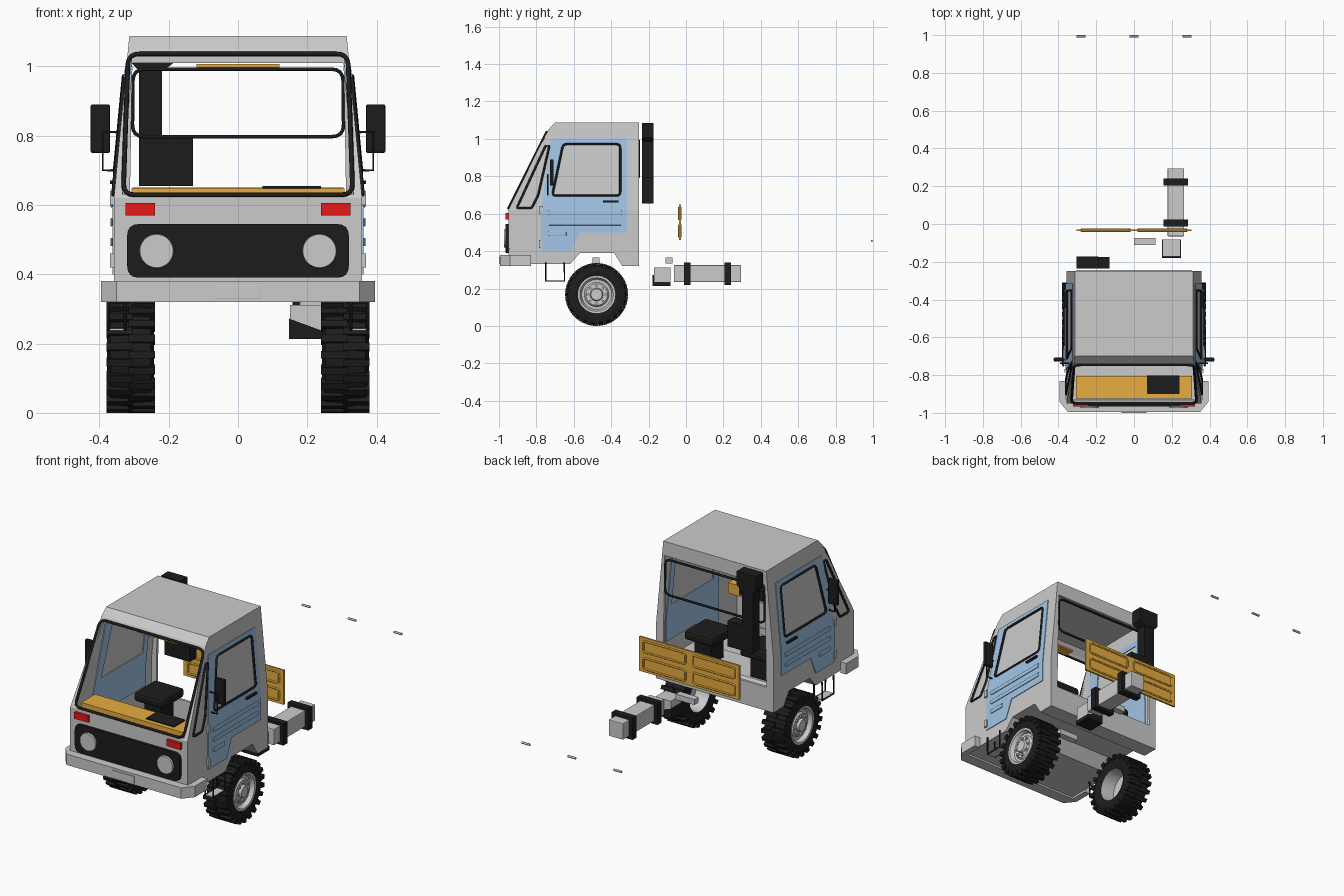
import bpy, bmesh, math
from mathutils import Vector, Matrix

if "Cube" in bpy.data.objects:
    bpy.data.objects.remove(bpy.data.objects["Cube"])

COLS = {"black": (.012, .012, .012, 1), "blue": (.36, .56, .80, 1),
        "amber": (.80, .42, .05, 1), "red": (.80, .01, .01, 1)}
MATS = {}
for n, c in COLS.items():
    MATS[n] = bpy.data.materials.new(n)
    MATS[n].diffuse_color = c


def link(name, data, col):
    ob = bpy.data.objects.new(name, data)
    bpy.context.collection.objects.link(ob)
    if col:
        data.materials.append(MATS[col])
    return ob


def make(name, bm, col=None, smooth=False):
    bmesh.ops.recalc_face_normals(bm, faces=bm.faces[:])
    me = bpy.data.meshes.new(name)
    bm.to_mesh(me)
    bm.free()
    if smooth:
        me.shade_smooth()
        me.set_sharp_from_angle(angle=math.radians(35))
    return link(name, me, col)


def add_box(bm, x0, x1, y0, y1, z0, z1):
    m = Matrix.Translation(((x0+x1)/2, (y0+y1)/2, (z0+z1)/2))
    bmesh.ops.create_cube(bm, size=1, matrix=m @ Matrix.Diagonal((abs(x1-x0), y1-y0, z1-z0, 1)))


def box(name, dims, col=None, bevel=0):
    bm = bmesh.new()
    add_box(bm, *dims)
    ob = make(name, bm, col)
    if bevel:
        b = ob.modifiers.new("bevel", "BEVEL")
        b.width, b.segments = bevel, 2
    return ob


def rounded(pts, r, n=4):
    """Round the corners of a closed loop of 3D points."""
    pts, out = [Vector(p) for p in pts], []
    for i, p in enumerate(pts):
        a, c = pts[i-1] - p, pts[(i+1) % len(pts)] - p
        a, c = p + a.normalized()*r, p + c.normalized()*r
        for k in range(n+1):
            t = k/n
            out.append(a*(1-t)**2 + p*2*t*(1-t) + c*t*t)
    return out


def prism(name, pts, vec, col=None):
    bm = bmesh.new()
    f = bm.faces.new([bm.verts.new(p) for p in pts])
    g = bmesh.ops.extrude_face_region(bm, geom=[f], use_keep_orig=True)["geom"]
    bmesh.ops.translate(bm, verts=[v for v in g if isinstance(v, bmesh.types.BMVert)], vec=vec)
    return make(name, bm, col)


def tube(name, pts, r=.006, col="black", cyclic=True):
    cu = bpy.data.curves.new(name, "CURVE")
    cu.dimensions, cu.bevel_depth, cu.bevel_resolution = "3D", r, 1
    cu.use_fill_caps = True
    sp = cu.splines.new("POLY")
    sp.points.add(len(pts)-1)
    for q, p in zip(sp.points, pts):
        q.co = (*p, 1)
    sp.use_cyclic_u = cyclic
    return link(name, cu, col)


def lathe(name, prof, cy, cz, s, col=None, steps=36):
    """Spin (x, radius) points round an axis parallel to x."""
    bm = bmesh.new()
    vs = [bm.verts.new((s*x, cy, cz+r)) for x, r in prof]
    es = [bm.edges.new(p) for p in zip(vs, vs[1:])]
    bmesh.ops.spin(bm, geom=vs+es, cent=(0, cy, cz), axis=(1, 0, 0), angle=math.tau, steps=steps)
    bmesh.ops.remove_doubles(bm, verts=bm.verts[:], dist=1e-4)
    return make(name, bm, col, True)


def sheet(name, verts, faces, th, off, col=None):
    bm = bmesh.new()
    vs = [bm.verts.new(v) for v in verts]
    for f in faces:
        bm.faces.new([vs[i] for i in f])
    ob = make(name, bm, col)
    m = ob.modifiers.new("thickness", "SOLIDIFY")
    m.thickness, m.offset, m.use_even_offset = th, off, True
    return ob


def side_x(z):      # cab half-width, tapering above the belt line
    return .358 - .095*max(0, z-.62)


def screen_y(z):    # slope of the windscreen
    return -.95 + .5*(z-.62)


# Cab shell: side profile with windscreen and rear openings
prof = [(-.95, .33), (-.95, .62), (-.735, 1.05), (-.70, 1.088), (-.25, 1.088), (-.25, .62),
        (-.25, .32), (-.34, .32), (-.385, .39), (-.567, .39), (-.62, .33)]
N = len(prof)
V = [(s*side_x(z), y, z) for s in (-1, 1) for y, z in prof]
V += [(x, screen_y(z), z) for x, z in ((-.333, .63), (.333, .63), (.31, 1.035), (-.31, 1.035))]
V += [(x, -.25, z) for x, z in ((-.315, .45), (.315, .45), (.305, 1.01), (-.305, 1.01))]
w, r = 2*N, 2*N+4
F = [tuple(i+o for i in q) for o in (0, N) for q in ((0, 1, 5, 6, 7, 8, 9, 10), (1, 2, 3, 4, 5))]
F += [(i, i+1, i+1+N, i+N) for i in (0, 2, 3, 6, 7, 8, 9)] + [(10, 0, N, 10+N)]
F += [(1, 1+N, w+1, w), (1+N, 2+N, w+2, w+1), (2+N, 2, w+3, w+2), (2, 1, w, w+3)]
F += [(6, 6+N, r+1, r), (6+N, 5+N, 4+N, r+2, r+1), (4+N, 4, r+3, r+2), (4, 5, 6, r, r+3)]
sheet("cab_shell", V, F, .014, -1)

# Window seals front and rear
tube("windscreen_seal", rounded([(x, screen_y(z)-.004, z) for x, z in
     ((-.331, .629), (.331, .629), (.317, 1.036), (-.317, 1.036))], .035), .007)
tube("rear_window_seal", rounded([(x, -.252, z) for x, z in
     ((-.305, .797), (.305, .797), (.303, .992), (-.303, .992))], .035), .006)

# Nose: grille, headlights, indicators, bumper, plate
prism("grille", rounded([(x, -.945, z) for x, z in
      ((-.32, .39), (.32, .39), (.32, .545), (-.32, .545))], .035), (0, -.02, 0), "black")
bump = [(.36, -.83), (.395, -.83), (.395, -.94), (.35, -.995)]
bump = bump + [(-x, y) for x, y in bump[::-1]] + [(-.36, -.93), (.36, -.93)]
prism("bumper", [(x, y, .32) for x, y in bump], (0, 0, .06))
box("number_plate", (-.067, .067, -1, -.99, .33, .368), None, .002)
for s in (-1, 1):
    bm = bmesh.new()
    bmesh.ops.create_cone(bm, cap_ends=True, segments=32, radius1=.05, radius2=.048, depth=.012,
                          matrix=Matrix.Translation((s*.235, -.968, .467)) @ Matrix.Rotation(math.pi/2, 4, "X"))
    make("headlight", bm, None, True)
    box("indicator", (s*.282-.042, s*.282+.042, -.965, -.945, .57, .605), "red")

# Doors, side windows, mirrors, steps, wheels on both sides
for s in (-1, 1):
    def on_side(pts, off=.004):
        return [(s*(side_x(z)+off), y, z) for y, z in pts]
    win = [(-.715, .697), (-.352, .697), (-.352, .972), (-.657, .972)]
    dv = [(-.775, .62), (-.315, .62), (-.315, 1.0), (-.72, 1.0)] + win
    dv += [(-.315, .5), (-.57, .5), (-.615, .40), (-.775, .40)]
    sheet("door", on_side(dv, -.007), [(0, 1, 5, 4), (1, 2, 6, 5), (2, 3, 7, 6), (3, 0, 4, 7),
          (0, 1, 8, 9, 10, 11)], .022, 0, "blue")
    tube("door_window_seal", rounded(on_side(win, .005), .02))
    tube("quarter_window_seal", rounded(on_side([(-.905, .63), (-.825, .63), (-.79, .70),
         (-.73, .965), (-.75, .965)], .003), .012))
    for y0, y1, z in ((-.735, -.345, .605), (-.735, -.345, .55), (-.735, -.64, .493)):
        x = s*.362
        box("door_rib", (min(x, x+s*.006), max(x, x+s*.006), y0, y1, z-.012, z+.012), "blue", .003)
    x = s*.363
    box("door_handle", (x-.007, x+.007, -.445, -.36, .66, .67), "black")
    for z in (.62, .44):
        box("door_hinge", (x-.006, x+.006, -.787, -.767, z-.02, z+.02))
    box("mirror", (s*.397-.028, s*.397+.028, -.728, -.708, .75, .89), "black", .005)
    tube("mirror_arm", [(s*.35, -.738, .70), (s*.39, -.738, .70), (s*.39, -.738, .81),
         (s*.34, -.738, .81)], .004, cyclic=False)
    for xx in (.325, .375):
        tube("step_hanger", [(s*xx, -.75, .34), (s*xx, -.75, .24), (s*xx, -.65, .24),
             (s*xx, -.65, .34)], .005, cyclic=False)
    box("step_plate", (s*.35-.028, s*.35+.028, -.75, -.65, .237, .243))

    # Wheel: tyre, tread lugs, dished rim, bolts
    cy, cz = -.478, .168
    lathe("tyre", [(.25, .09), (.243, .115), (.242, .135), (.252, .155), (.31, .159), (.368, .155),
          (.378, .135), (.377, .115), (.368, .09), (.25, .09)], cy, cz, s, "black")
    lathe("rim", [(.252, .098), (.25, .09), (.33, .084), (.335, 0)], cy, cz, s)
    lathe("rim_face", [(.375, .10), (.374, .09), (.352, .08), (.352, .066), (.362, .058), (.362, .035),
          (.376, .03), (.376, 0)], cy, cz, s)
    bm = bmesh.new()
    bolts = bmesh.new()
    for k in range(44):
        rot = Matrix.Translation((0, cy, cz)) @ Matrix.Rotation(math.tau*k/44, 4, "X")
        n0 = len(bm.verts)
        lo, hi = ((.24, .316) if k % 2 else (.304, .38))
        add_box(bm, s*lo, s*hi, -.011, .011, .138, .168)
        bm.verts.ensure_lookup_table()
        bmesh.ops.transform(bm, matrix=rot, verts=bm.verts[n0:])
    for k in range(8):
        rot = Matrix.Translation((0, cy, cz)) @ Matrix.Rotation(math.tau*k/8, 4, "X")
        bmesh.ops.create_cone(bolts, cap_ends=True, segments=6, radius1=.007, radius2=.007, depth=.016,
                              matrix=rot @ Matrix.Translation((s*.363, 0, .048)) @ Matrix.Rotation(math.pi/2, 4, "Y"))
    make("tread_lugs", bm, "black")
    make("wheel_bolts", bolts)

    # Seats
    box("seat_cushion", (s*.17-.09, s*.17+.09, -.54, -.35, .52, .57), "black", .015)
    box("seat_stand", (s*.17-.05, s*.17+.05, -.50, -.39, .39, .53), "black")

# Dashboard and header trim
box("dashboard", (-.308, .308, -.925, -.805, .59, .648), "amber")
box("instrument_box", (.07, .24, -.90, -.803, .60, .654), "black")
box("header_trim", (-.12, .12, -.70, -.64, .997, 1.006), "amber")

# Air intake stack behind the cab
box("intake_base", (-.285, -.13, -.235, -.175, .655, .795), "black")
box("intake_pipe", (-.285, -.22, -.235, -.175, .79, 1.01), "black")
prism("intake_cap", [(x, -.235, z) for x, z in ((-.285, .985), (-.22, .985), (-.188, 1.008), (-.188, 1.085),
      (-.305, 1.085), (-.305, 1.008))], (0, .062, 0), "black")

# Bed headboard with raised panel frames
box("headboard", (-.305, .305, -.038, -.028, .46, .65), "amber")
for y in (-.038, -.028):
    for cx in (-.15, .15):
        for z in (.508, .602):
            tube("headboard_panel", rounded([(cx+a*.128, y, z+b*.03) for a, b in
                 ((-1, -1), (1, -1), (1, 1), (-1, 1))], .012), .005, "amber")

# Chassis parts: tank with straps, battery box and tray, brackets, hinge pins
box("tank", (.178, .265, -.065, .295, .235, .325), None, .004)
for y in (-.012, .205):
    box("tank_strap", (.157, .285, y, y+.036, .22, .34), "black")
box("battery_box", (.15, .245, -.172, -.083, .235, .312))
prism("battery_tray", [(.147, -.18, .213), (.248, -.18, .213), (.248, -.18, .235), (.147, -.18, .272)],
      (0, .098, 0), "black")
for y in (-.50, -.11):
    box("cab_mount", (0, .115, y, y+.037, .335, .365))
for x in (-.28, 0, .28):
    tube("hinge_pin", [(x-.024, .994, .455), (x+.024, .994, .455)], .006, None, False)

for m in bpy.data.materials:
    if m.users and not m.is_grease_pencil:
        m.use_nodes = True
        m.node_tree.nodes["Principled BSDF"].inputs["Base Color"].default_value = m.diffuse_color
